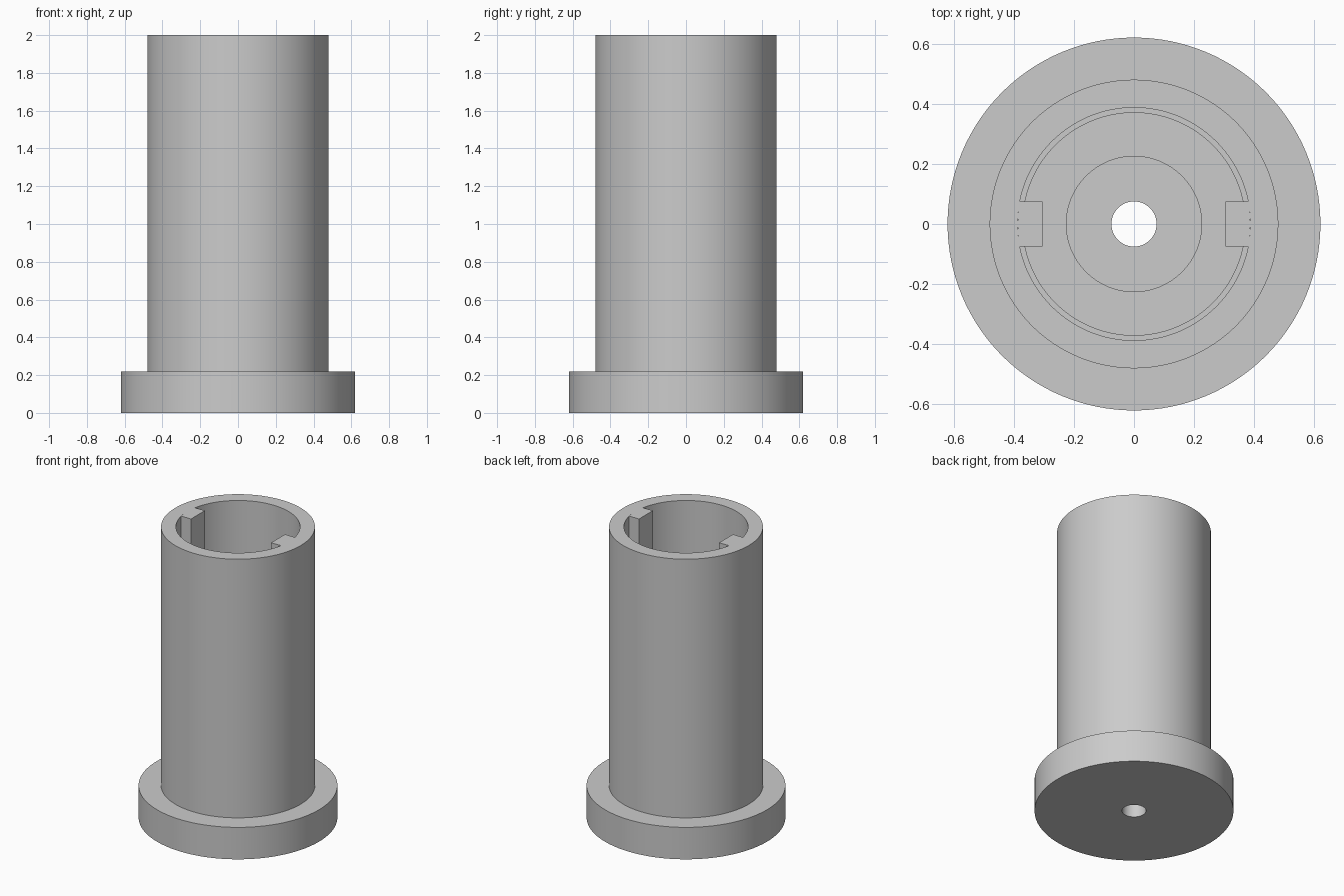
import bpy
import bmesh
import math

cube = bpy.data.objects.get("Cube")
if cube:
    bpy.data.objects.remove(cube, do_unlink=True)

grey = bpy.data.materials.new("light_grey")
grey.use_nodes = True
colour = (0.6, 0.6, 0.6, 1)
grey.diffuse_color = colour
grey.node_tree.nodes["Principled BSDF"].inputs["Base Color"].default_value = colour

HEIGHT = 2.0
FLANGE_TOP = 0.22
BORE = 0.387
SEGMENTS = 128


def finish(bm, name):
    bmesh.ops.recalc_face_normals(bm, faces=bm.faces)
    mesh = bpy.data.meshes.new(name)
    bm.to_mesh(mesh)
    bm.free()
    mesh.materials.append(grey)
    obj = bpy.data.objects.new(name, mesh)
    bpy.context.collection.objects.link(obj)
    return obj


def lathe(name, profile):
    """Revolve a closed (radius, height) outline about z."""
    bm = bmesh.new()
    verts = [bm.verts.new((r, 0, z)) for r, z in profile]
    edges = [bm.edges.new((v, verts[i - 1])) for i, v in enumerate(verts)]
    bmesh.ops.spin(bm, geom=verts + edges, cent=(0, 0, 0), axis=(0, 0, 1),
                   angle=math.tau, steps=SEGMENTS, use_merge=True)
    bmesh.ops.remove_doubles(bm, verts=bm.verts, dist=0.0001)
    return finish(bm, name)


def key(name, side):
    """Upright rib whose back follows the bore wall."""
    half, inner, steps = 0.075, 0.305, 6
    spread = math.asin(half / BORE)
    points = [(inner, half), (inner, -half)]
    for i in range(steps + 1):
        a = spread * (2 * i / steps - 1)
        points.append((BORE * math.cos(a), BORE * math.sin(a)))
    bm = bmesh.new()
    face = bm.faces.new([bm.verts.new((side * x, y, FLANGE_TOP)) for x, y in points])
    top = bmesh.ops.extrude_face_region(bm, geom=[face])["geom"]
    bmesh.ops.translate(bm, vec=(0, 0, HEIGHT - FLANGE_TOP),
                        verts=[v for v in top if isinstance(v, bmesh.types.BMVert)])
    return finish(bm, name)


# Flanged sleeve: outer wall, stepped bore, recessed floor and through hole
sleeve = lathe("flanged_sleeve", [
    (0.075, 0), (0.62, 0), (0.62, FLANGE_TOP), (0.48, FLANGE_TOP),
    (0.48, HEIGHT), (BORE, HEIGHT), (BORE, 1.0), (0.37, 1.0),
    (0.37, FLANGE_TOP), (0.225, FLANGE_TOP), (0.225, 0.11), (0.075, 0.11),
])
bpy.ops.object.select_all(action="DESELECT")
sleeve.select_set(True)
bpy.context.view_layer.objects.active = sleeve
bpy.ops.object.shade_smooth_by_angle(angle=math.radians(30))

# Pair of opposing keys inside the bore
for name, side in (("left_key", 1), ("right_key", -1)):
    key(name, side)
